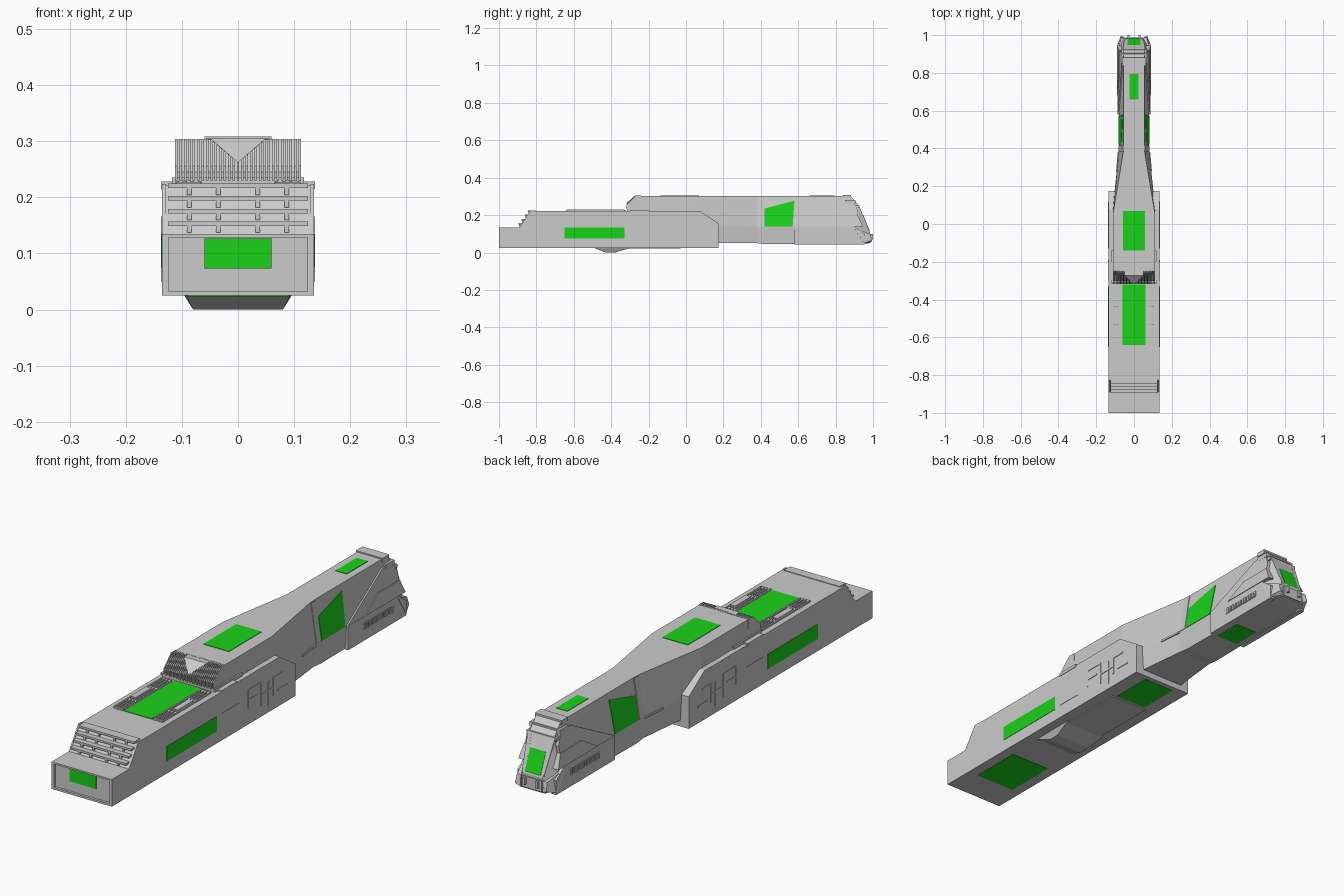
import bpy, bmesh

green = bpy.data.materials.new("green_panel")
green.diffuse_color = (0.01, 0.65, 0.01, 1)


def finish(name, bm, mat=None):
    bmesh.ops.recalc_face_normals(bm, faces=bm.faces)
    me = bpy.data.meshes.new(name)
    bm.to_mesh(me)
    bm.free()
    ob = bpy.data.objects.new(name, me)
    bpy.context.collection.objects.link(ob)
    if mat:
        me.materials.append(mat)
    return ob


def block(x0, x1, y0, y1, z0, z1):
    return [(x, y, z) for x in (x0, x1) for y in (y0, y1) for z in (z0, z1)]


def flip(groups):
    return groups + [[(-x, y, z) for x, y, z in g] for g in groups]


def solids(name, groups, mat=None):
    """One object made of convex solids, each given by its corner points."""
    bm = bmesh.new()
    for g in groups:
        part = bmesh.new()
        vs = [part.verts.new(p) for p in g]
        bmesh.ops.convex_hull(part, input=vs)
        bmesh.ops.dissolve_limit(part, angle_limit=0.01, verts=part.verts, edges=part.edges)
        me = bpy.data.meshes.new("tmp")
        part.to_mesh(me)
        part.free()
        bm.from_mesh(me)
        bpy.data.meshes.remove(me)
    return finish(name, bm, mat)


def rings(name, loops):
    """Skin a row of equal-count cross-sections and cap the ends."""
    bm = bmesh.new()
    vs = [[bm.verts.new(p) for p in lp] for lp in loops]
    n = len(vs[0])
    for a, b in zip(vs, vs[1:]):
        for i in range(n):
            bm.faces.new((a[i], a[(i + 1) % n], b[(i + 1) % n], b[i]))
    bm.faces.new(vs[0])
    bm.faces.new(vs[-1])
    return finish(name, bm)


def extrude_x(pts, x0, x1):
    return [[(x, y, z) for y, z in pts] for x in (x0, x1)]


def wall_x(z):
    # half width of the sloping rear wall at height z
    return 0.08 if z <= 0.14 else 0.08 - 0.152 * (z - 0.14)


def wall_panel(pts, t):
    return [(wall_x(z) + d, y, z) for y, z in pts for d in (-0.015, t)]


# Lower hull with stepped nose and chamfered tail
hull = [(-0.99, 0.025), (-0.99, 0.135), (-0.89, 0.135), (-0.825, 0.222), (0.075, 0.222),
        (0.175, 0.155), (0.175, 0.025)]
rings("lower_hull", extrude_x(hull, -0.135, 0.135))
solids("nose_frame", [block(-0.135, 0.135, -1, -0.98, 0.025, 0.033),
                      block(-0.135, 0.135, -1, -0.98, 0.126 + 0.002, 0.135)]
       + flip([block(0.124, 0.135, -1, -0.98, 0.025, 0.135)]))

# Stepped louvres on the nose slope
louvres = []
for k in range(4):
    y, z = -0.888 + 0.0175 * k, 0.137 + 0.0225 * k
    louvres.append(block(-0.125, 0.125, y - 0.008, y + 0.03, z + 0.012, z + 0.02))
    louvres += [block(x - 0.004, x + 0.004, y - 0.006, y + 0.03, z, z + 0.016)
                for x in (-0.087, -0.035, 0.035, 0.087)]
louvres += flip([[(x, y, z) for x in (0.129, 0.135) for y, z in
                  ((-0.89, 0.135), (-0.83, 0.224), (-0.81, 0.224), (-0.81, 0.135))]])
solids("nose_louvres", louvres)

# Upper body lofted along y: (y, bottom half width, mid, top, z bottom, z mid, z top)
stations = [(-0.30, 0.11, 0.11, 0.11, 0.20, 0.22, 0.245),
            (-0.25, 0.112, 0.112, 0.11, 0.20, 0.22, 0.303),
            (0.06, 0.11, 0.115, 0.11, 0.05, 0.14, 0.303),
            (0.38, 0.075, 0.081, 0.057, 0.05, 0.14, 0.303),
            (0.42, 0.075, 0.08, 0.055, 0.045, 0.14, 0.303),
            (0.88, 0.07, 0.08, 0.055, 0.045, 0.14, 0.303),
            (0.925, 0.065, 0.075, 0.055, 0.045, 0.13, 0.25),
            (0.983, 0.055, 0.06, 0.045, 0.05, 0.08, 0.11)]
rings("upper_body", [[(-b, y, zb), (b, y, zb), (m, y, zm), (t, y, zt), (-t, y, zt), (-m, y, zm)]
                     for y, b, m, t, zb, zm, zt in stations])
solids("upper_body_base", [block(-0.118, 0.118, -0.315, -0.14, 0.215, 0.235)])

# Front radiator fins with a smooth V in the middle
fins = []
for i in range(29):
    x = -0.11 + i * 0.22 / 28
    w = 0.0022
    fins.append([(x + s, y, z) for s in (-w, w) for y, z in
                 ((-0.318, 0.23), (-0.318, 0.256), (-0.27, 0.304), (-0.24, 0.304), (-0.24, 0.23))])
solids("radiator_fins", fins)
solids("radiator_v_plate", [[(-0.05, -0.272, 0.305), (0.05, -0.272, 0.305), (0, -0.32, 0.262),
                             (-0.05, -0.25, 0.304), (0.05, -0.25, 0.304), (0, -0.29, 0.262)]])

# Deck rails beside the top panel
rails = []
for x in (0.068, 0.082, 0.094, 0.108):
    rails.append(block(x - 0.003, x + 0.003, -0.635, -0.33, 0.218, 0.229))
for y in (-0.635, -0.55, -0.42, -0.335):
    rails.append(block(0.066, 0.11, y - 0.006, y + 0.006, 0.218, 0.227))
rails.append(block(0.084, 0.105, -0.535, -0.435, 0.218, 0.231))
solids("deck_rails", flip(rails))

# Side plating and raised strips
plating = [block(0.13, 0.1365, -0.3, -0.19, 0.08, 0.135)]
for y0, y1, z0, z1 in ((-0.13, -0.05, 0.16, 0.166), (-0.13, -0.124, 0.09, 0.166),
                       (-0.13, -0.07, 0.12, 0.126), (-0.05, -0.044, 0.07, 0.166),
                       (-0.044, 0.03, 0.11, 0.116), (0.0, 0.006, 0.05, 0.15),
                       (0.03, 0.09, 0.15, 0.156), (0.03, 0.036, 0.08, 0.15),
                       (0.06, 0.12, 0.09, 0.096)):
    plating.append(block(0.13, 0.1375, y0, y1, z0, z1))
plating.append(block(0.1, 0.137, -0.3, -0.2, 0.215, 0.228))
solids("side_plating", flip(plating))

# Underside keel fairing
keel = [(-0.5, 0.028), (-0.43, 0.0), (-0.38, 0.0), (-0.3, 0.021), (0.0, 0.021), (0.0, 0.03),
        (-0.3, 0.03)]
solids("keel_fairing", [
    [(s * x, y, z) for s in (-1, 1) for x, y, z in
     ((0.095, -0.5, 0.028), (0.08, -0.43, 0), (0.08, -0.38, 0), (0.095, -0.3, 0.024),
      (0.095, -0.3, 0.03))],
    block(-0.085, 0.085, -0.31, -0.03, 0.021, 0.03)])

# Rear cab side armour, seam strips and vents
armour = [wall_panel([(0.58, 0.042), (0.58, 0.14), (0.90, 0.14), (0.955, 0.1), (0.955, 0.042)], 0.007),
          wall_panel([(0.58, 0.14), (0.83, 0.272), (0.895, 0.272), (0.92, 0.225), (0.91, 0.14)], 0.006),
          wall_panel([(0.69, 0.14), (0.78, 0.195), (0.92, 0.195), (0.945, 0.14)], 0.010),
          [(x, y, z) for x, y, z in ((0.088, 0.90, 0.13), (0.088, 0.95, 0.05), (0.07, 0.995, 0.065),
                                     (0.068, 0.985, 0.1), (0.05, 0.985, 0.1), (0.05, 0.99, 0.055),
                                     (0.05, 0.90, 0.13), (0.05, 0.94, 0.045))]]
solids("cab_armour", flip(armour))
seams = [wall_panel([(0.385, 0.14), (0.385, 0.3), (0.415, 0.3), (0.415, 0.14)], 0.003),
         [(x, y, z) for y, x in ((0.28, 0.092), (0.38, 0.083)) for x in (x - 0.01, x + 0.003)
          for z in (0.133, 0.141)]]
solids("wall_seams", flip(seams))
vents = [block(0.08, 0.089, 0.68, 0.86, 0.088, 0.092), block(0.08, 0.089, 0.68, 0.86, 0.109, 0.113)]
vents += [block(0.08, 0.091, 0.685 + 0.0155 * i, 0.694 + 0.0155 * i, 0.09, 0.111) for i in range(12)]
solids("cab_vents", flip(vents))

# Rear brow, window posts, bumper and prongs
solids("cab_brow", [block(-0.06, 0.06, 0.84, 0.882, 0.29, 0.308),
                    block(-0.068, 0.068, 0.85, 0.905, 0.262, 0.28),
                    block(-0.066, 0.066, 0.87, 0.925, 0.24, 0.255)])
posts = [[(x + d, y, z + e) for x, y, z in ((0.052, 0.925, 0.24), (0.042, 0.978, 0.11))
          for d in (-0.008, 0.008) for e in (-0.01, 0.012)]]
solids("window_posts", flip(posts))
solids("rear_bumper", [block(-0.045, 0.045, 0.95, 0.988, 0.055, 0.1)]
       + flip([block(0.024, 0.034, 0.96, 1.0, 0.07, 0.098)]))

# Green panels
solids("nose_green", [block(-0.06, 0.06, -0.993, -0.985, 0.073, 0.127)], green)
solids("deck_green", [block(-0.06, 0.06, -0.64, -0.32, 0.21, 0.224)], green)
solids("roof_green", [block(-0.057, 0.057, -0.14, 0.07, 0.295, 0.305)], green)
solids("cab_roof_green", [block(-0.025, 0.025, 0.66, 0.795, 0.295, 0.305)], green)
solids("hull_side_green", flip([block(0.13, 0.1365, -0.65, -0.33, 0.075, 0.135)]), green)
solids("wall_green", flip([wall_panel([(0.42, 0.14), (0.57, 0.14), (0.58, 0.277), (0.42, 0.235)], 0.002)]), green)
solids("belly_green", [block(-0.09, 0.09, -0.865, -0.645, 0.0235, 0.03),
                       block(-0.07, 0.07, -0.02, 0.155, 0.0235, 0.03),
                       block(-0.05, 0.05, 0.58, 0.7, 0.0435, 0.05)], green)
solids("rear_window_green", [[(x, y, z + d) for x in (-0.035, 0.035) for d in (-0.006, 0.004)
                              for y, z in ((0.947, 0.197), (0.981, 0.115))]], green)
